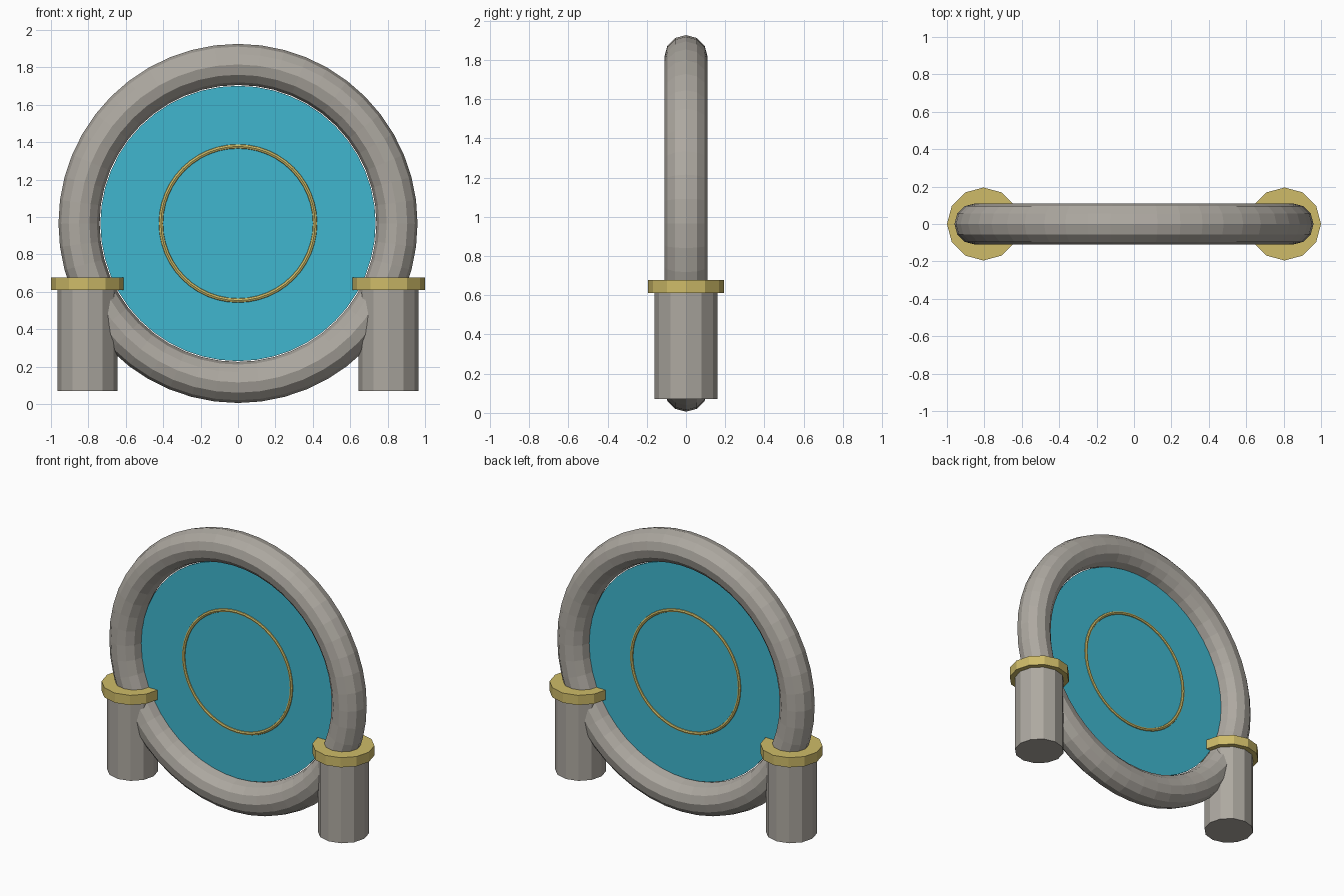
import bpy
from math import pi

cube = bpy.data.objects.get("Cube")
if cube:
    bpy.data.objects.remove(cube, do_unlink=True)

CENTRE_Z = 0.966


def material(name, rgb):
    mat = bpy.data.materials.new(name)
    mat.use_nodes = True
    mat.diffuse_color = (*rgb, 1)
    mat.node_tree.nodes["Principled BSDF"].inputs["Base Color"].default_value = (*rgb, 1)
    return mat


stone = material("grey stone", (0.42, 0.395, 0.355))
gold = material("pale gold", (0.62, 0.50, 0.14))
energy = material("cyan surface", (0.05, 0.47, 0.62))


def finish(name, mat):
    obj = bpy.context.object
    obj.name = name
    obj.data.materials.append(mat)
    return obj


def upright_ring(name, radius, tube, segments, sides, mat):
    bpy.ops.mesh.primitive_torus_add(
        major_radius=radius, minor_radius=tube, major_segments=segments,
        minor_segments=sides, location=(0, 0, CENTRE_Z), rotation=(pi / 2, 0, 0))
    return finish(name, mat)


def drum(name, radius, bottom, top, x, mat):
    bpy.ops.mesh.primitive_cylinder_add(
        vertices=12, radius=radius, depth=top - bottom,
        location=(x, 0, (bottom + top) / 2))
    return finish(name, mat)


# Large stone ring and the thin disc that fills it
upright_ring("gate_ring", 0.85, 0.11, 48, 12, stone)
bpy.ops.mesh.primitive_cylinder_add(
    vertices=48, radius=0.736, depth=0.01,
    location=(0, 0, CENTRE_Z), rotation=(pi / 2, 0, 0))
finish("portal_disc", energy)

# Slim gold ring showing on both faces of the disc
upright_ring("inner_ring", 0.412, 0.0135, 48, 8, gold)

# Side pillars with gold collars
for side, x in (("left", 0.805), ("right", -0.805)):
    drum(side + "_pillar", 0.16, 0.07, 0.64, x, stone)
    drum(side + "_collar", 0.195, 0.61, 0.677, x, gold)
